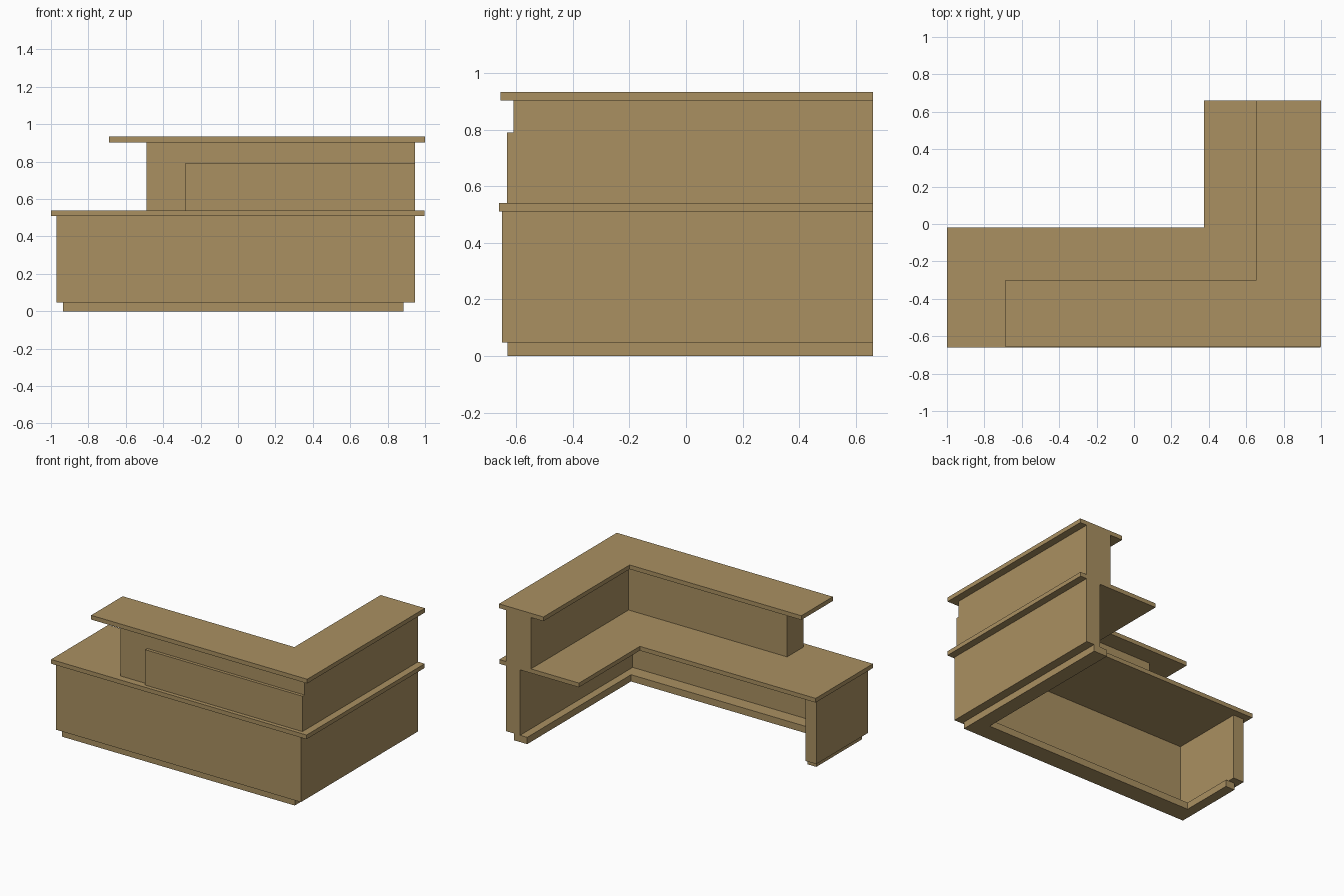
import bpy, bmesh

if "Cube" in bpy.data.objects:
    bpy.data.objects.remove(bpy.data.objects["Cube"])

wood = bpy.data.materials.new("light_wood")
wood.diffuse_color = (0.40, 0.28, 0.12, 1)
wood.use_nodes = True
wood.node_tree.nodes["Principled BSDF"].inputs["Base Color"].default_value = wood.diffuse_color


def slab(name, outline, z0, z1):
    """Extrude a plan outline from z0 to z1."""
    bm = bmesh.new()
    face = bm.faces.new([bm.verts.new((x, y, z0)) for x, y in outline])
    res = bmesh.ops.extrude_face_region(bm, geom=[face])
    top = [v for v in res["geom"] if isinstance(v, bmesh.types.BMVert)]
    bmesh.ops.translate(bm, verts=top, vec=(0, 0, z1 - z0))
    bmesh.ops.recalc_face_normals(bm, faces=bm.faces)
    me = bpy.data.meshes.new(name)
    bm.to_mesh(me)
    bm.free()
    me.materials.append(wood)
    ob = bpy.data.objects.new(name, me)
    bpy.context.collection.objects.link(ob)
    return ob


BACK = 0.66  # rear end shared by the whole side wing


def l_plan(x0, x1, y0, inner_x, inner_y):
    """L plan: front run plus right-hand wing reaching the back."""
    return [(x0, y0), (x1, y0), (x1, BACK), (inner_x, BACK),
            (inner_x, inner_y), (x0, inner_y)]


def u_plan(x0, x1, y0, inner_x, inner_y, left_x, left_y):
    """L plan with an extra short return at the left end."""
    return [(x0, y0), (x1, y0), (x1, BACK), (inner_x, BACK), (inner_x, inner_y),
            (left_x, inner_y), (left_x, left_y), (x0, left_y)]


# recessed plinth and lower panels, open underneath
slab("plinth", u_plan(-0.935, 0.885, -0.63, 0.78, -0.50, -0.865, -0.12), 0, 0.048)
slab("lower_panels", u_plan(-0.97, 0.947, -0.65, 0.835, -0.597, -0.887, -0.07), 0.048, 0.51)

# desk-height worktop
slab("worktop", l_plan(-1.0, 0.998, -0.66, 0.375, -0.02), 0.51, 0.54)

# raised screen wall with thin front panel
slab("upper_wall", l_plan(-0.49, 0.947, -0.61, 0.75, -0.43), 0.54, 0.903)
slab("front_panel", [(-0.283, -0.632), (0.947, -0.632), (0.947, -0.61), (-0.283, -0.61)], 0.54, 0.79)

# high counter top
slab("counter_top", l_plan(-0.69, 1.0, -0.655, 0.653, -0.303), 0.903, 0.933)
